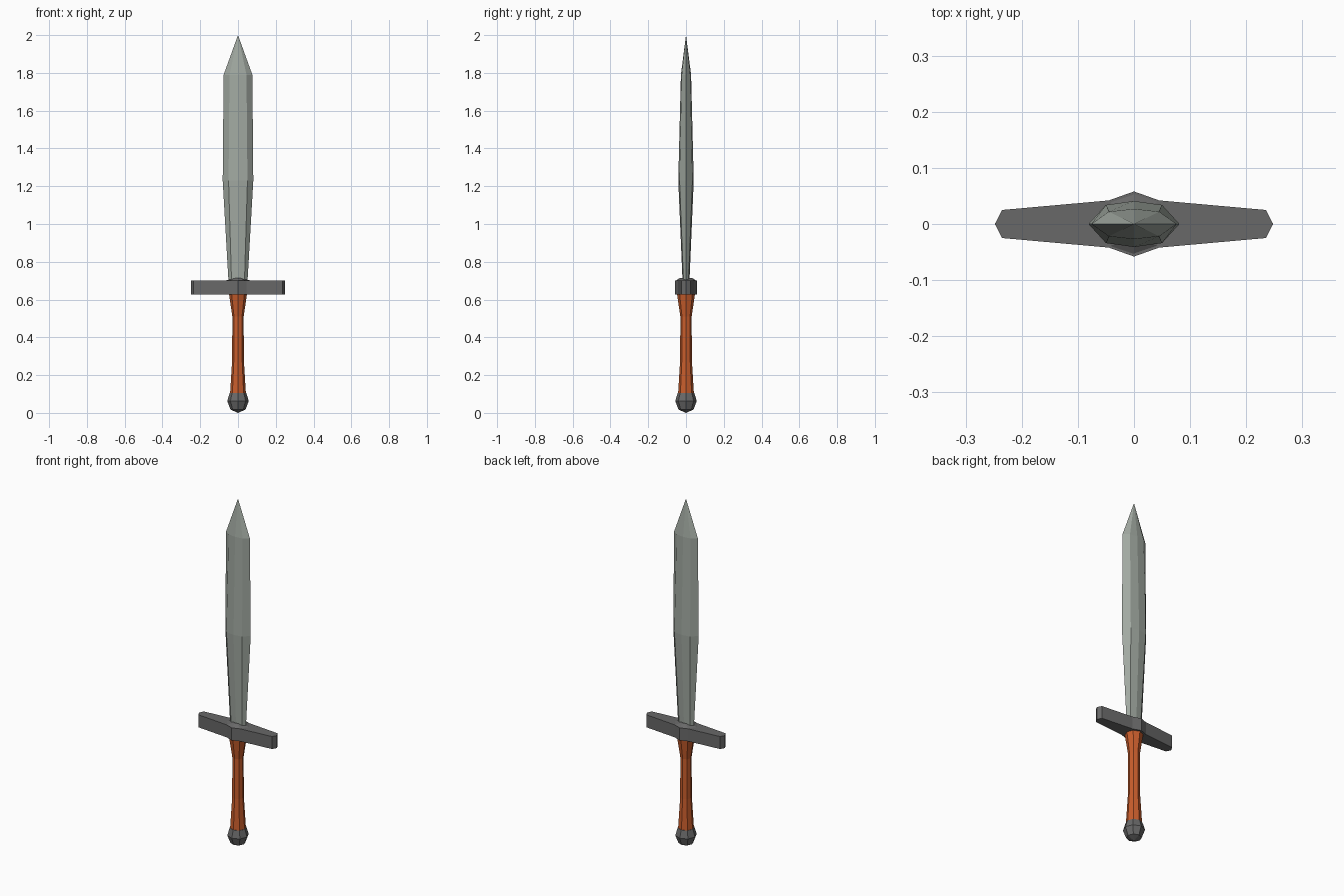
import bpy, bmesh
from math import cos, sin, pi

if "Cube" in bpy.data.objects:
    bpy.data.objects.remove(bpy.data.objects["Cube"])


def material(name, rgb):
    m = bpy.data.materials.new(name)
    m.diffuse_color = (*rgb, 1)
    m.use_nodes = True
    m.node_tree.nodes["Principled BSDF"].inputs["Base Color"].default_value = m.diffuse_color
    return m


def loft(name, rings, mat=None):
    """Skin a stack of rings; a one-point ring closes to a tip."""
    bm = bmesh.new()
    vs = [[bm.verts.new(p) for p in r] for r in rings]
    for a, b in zip(vs, vs[1:]):
        n = max(len(a), len(b))
        for i in range(n):
            j = (i + 1) % n
            if len(a) == 1:
                bm.faces.new((a[0], b[j], b[i]))
            elif len(b) == 1:
                bm.faces.new((a[i], a[j], b[0]))
            else:
                bm.faces.new((a[i], a[j], b[j], b[i]))
    for end in (vs[0], vs[-1]):
        if len(end) > 2:
            bm.faces.new(end)
    bmesh.ops.recalc_face_normals(bm, faces=bm.faces)
    me = bpy.data.meshes.new(name)
    bm.to_mesh(me)
    bm.free()
    ob = bpy.data.objects.new(name, me)
    bpy.context.collection.objects.link(ob)
    if mat:
        me.materials.append(mat)
    return ob


def octagon(r, z):
    if r == 0:
        return [(0, 0, z)]
    return [(r * cos(i * pi / 4), r * sin(i * pi / 4), z) for i in range(8)]


def blade_ring(z, w, fx, fy, t):
    return [(w, 0, z), (fx, fy, z), (0, t, z), (-fx, fy, z),
            (-w, 0, z), (-fx, -fy, z), (0, -t, z), (fx, -fy, z)]


steel = material("steel", (0.36, 0.40, 0.36))
dark = material("dark_metal", (0.14, 0.14, 0.14))
leather = material("orange_grip", (0.58, 0.11, 0.025))

# Blade
loft("blade", [blade_ring(0.69, 0.05, 0.034, 0.013, 0.018),
               blade_ring(1.23, 0.081, 0.05, 0.034, 0.041),
               blade_ring(1.79, 0.076, 0.045, 0.022, 0.027),
               [(0, 0, 2.0)]], steel)

# Crossguard: tapered bar with pointed ends and a bulged middle
quarter = [(0.248, 0), (0.235, 0.025), (0.045, 0.042), (0, 0.058)]
half = quarter + [(-x, y) for x, y in quarter[-2::-1]]
outline = half + [(x, -y) for x, y in half[-2:0:-1]]
loft("crossguard", [[(x, y, z) for x, y in outline] for z in (0.628, 0.7)], dark)

# Raised collar on the guard
loft("guard_collar", [blade_ring(0.698, 0.075, 0.045, 0.041, 0.056),
                      blade_ring(0.713, 0.02, 0.014, 0.025, 0.035)], dark)

# Grip
loft("grip", [octagon(r, z) for r, z in
              [(0.042, 0.1), (0.031, 0.28), (0.03, 0.51), (0.048, 0.632)]], leather)

# Pommel
loft("pommel", [octagon(r, z) for r, z in
                [(0, 0), (0.04, 0.018), (0.057, 0.063), (0.044, 0.105)]], dark)
